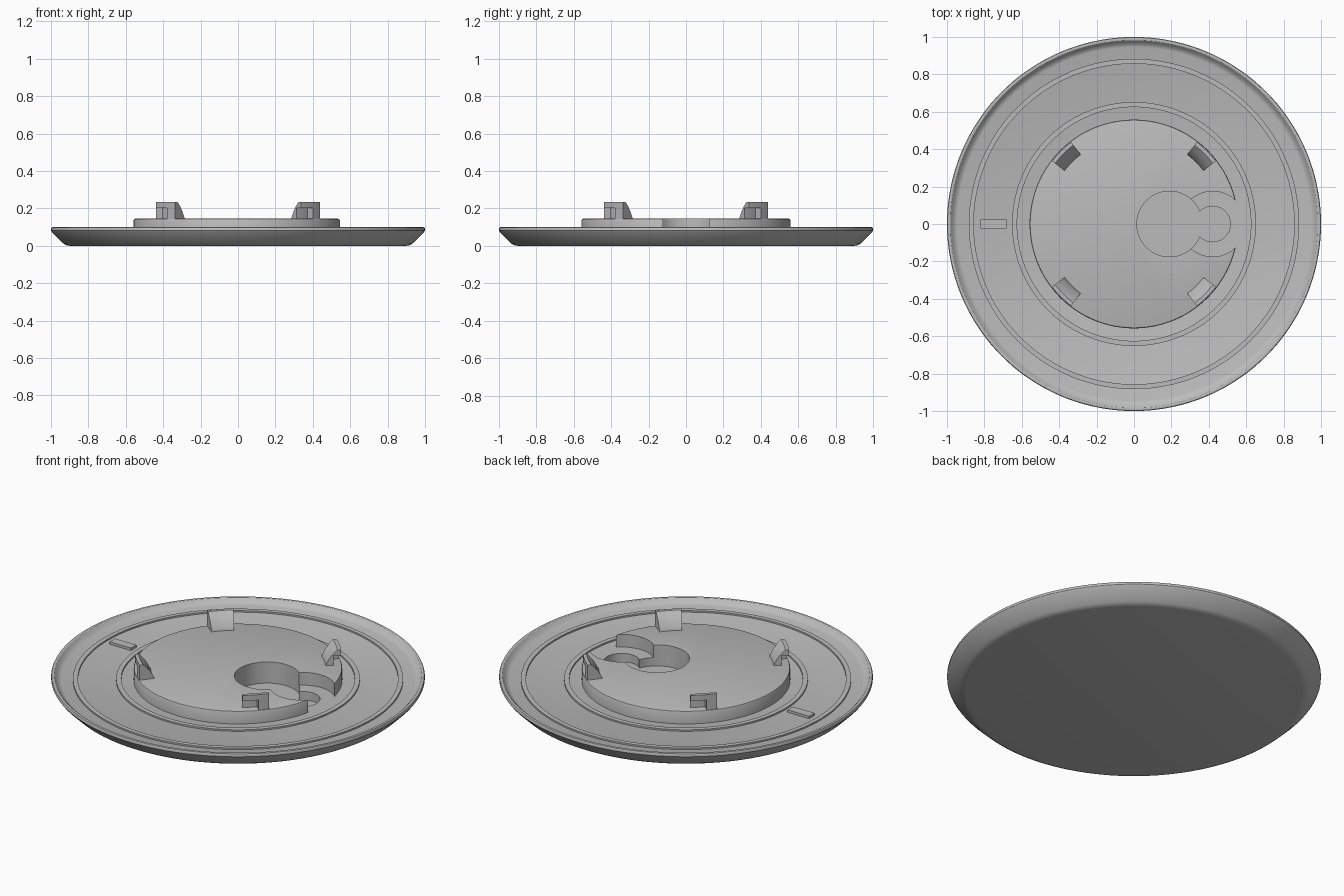
import bpy, bmesh, math

cube = bpy.data.objects.get("Cube")
if cube:
    bpy.data.objects.remove(cube, do_unlink=True)

grey = bpy.data.materials.new("plain_grey")
grey.use_nodes = True
colour = (0.5, 0.5, 0.5, 1)
grey.diffuse_color = colour
grey.node_tree.nodes["Principled BSDF"].inputs["Base Color"].default_value = colour

FLOOR, TOP, DEEP = 0.07, 0.145, 0.02


def revolve(name, profile, start=0, end=360, steps=144):
    """Sweep a closed (radius, height) outline about z; part sweeps get end caps."""
    bm = bmesh.new()
    full = end - start == 360
    rings = []
    for i in range(steps if full else steps + 1):
        a = math.radians(start + (end - start) * i / steps)
        rings.append([bm.verts.new((r * math.cos(a), r * math.sin(a), z)) for r, z in profile])
    pairs = list(zip(rings, rings[1:]))
    if full:
        pairs.append((rings[-1], rings[0]))
    else:
        bm.faces.new(rings[0])
        bm.faces.new(rings[-1])
    n = len(profile)
    for a, b in pairs:
        for j in range(n):
            k = (j + 1) % n
            if profile[j][0] or profile[k][0]:
                bm.faces.new((a[j], a[k], b[k], b[j]))
    bmesh.ops.remove_doubles(bm, verts=bm.verts, dist=1e-5)
    bmesh.ops.recalc_face_normals(bm, faces=bm.faces)
    mesh = bpy.data.meshes.new(name)
    bm.to_mesh(mesh)
    bm.free()
    mesh.materials.append(grey)
    obj = bpy.data.objects.new(name, mesh)
    bpy.context.collection.objects.link(obj)
    return obj


def select(obj):
    bpy.ops.object.select_all(action='DESELECT')
    obj.select_set(True)
    bpy.context.view_layer.objects.active = obj


def smooth(obj):
    select(obj)
    bpy.ops.object.shade_smooth_by_angle(angle=math.radians(30))


def cut(obj, x, radius, bottom):
    """Cut a round pocket, open at the top."""
    cutter = revolve("pocket_cutter", [(0, bottom), (radius, bottom), (radius, 0.4), (0, 0.4)], steps=64)
    cutter.location.x = x
    cutter.hide_render = True
    mod = obj.modifiers.new("pocket", 'BOOLEAN')
    mod.operation, mod.solver, mod.object = 'DIFFERENCE', 'EXACT', cutter
    select(obj)
    bpy.ops.object.modifier_apply(modifier=mod.name)
    bpy.data.objects.remove(cutter, do_unlink=True)


# Dished plate with a raised rim
plate = revolve("plate", [
    (0, 0), (0.9, 0), (0.918, 0.003), (0.935, 0.013), (0.992, 0.07), (1, 0.082), (1, 0.092),
    (0.997, 0.098), (0.99, 0.1), (0.982, 0.098), (0.974, 0.09), (0.962, 0.076),
    (0.945, FLOOR), (0, FLOOR)])
cut(plate, 0.19, 0.175, DEEP)
cut(plate, 0.42, 0.095, DEEP)
smooth(plate)

# Central raised disc, opened by two overlapping round pockets
boss = revolve("central_disc", [
    (0, FLOOR - 0.008), (0.558, FLOOR - 0.008), (0.558, TOP - 0.008),
    (0.555, TOP - 0.002), (0.549, TOP), (0, TOP)])
for x in (0.19, 0.42):
    cut(boss, x, 0.175, 0)
smooth(boss)

# Low concentric ridges on the plate floor
for name, inner, outer in (("inner_ridge", 0.625, 0.652), ("outer_ridge", 0.857, 0.883)):
    low, high = FLOOR - 0.005, FLOOR + 0.009
    smooth(revolve(name, [(inner, low), (outer, low), (outer, high), (inner, high)]))

# Small raised marker tab
bpy.ops.mesh.primitive_cube_add(size=1, location=(-0.752, 0, FLOOR + 0.004))
tab = bpy.context.object
tab.name = "marker_tab"
tab.scale = (0.14, 0.05, 0.022)
tab.data.materials.append(grey)

# Four locking clips: a hooked wedge plus a full-depth stop at one end
back = [(0.468, TOP - 0.01), (0.468, TOP), (0.478, 0.165), (0.492, 0.19), (0.51, 0.213), (0.532, 0.235)]
hook = back + [(0.552, 0.235), (0.552, 0.203), (0.512, 0.203), (0.512, TOP - 0.01)]
stop = back + [(0.552, 0.235), (0.552, TOP - 0.01)]
for i in range(4):
    mid = 45 + 90 * i
    smooth(revolve("clip_hook_%d" % (i + 1), hook, mid - 7.5, mid + 1.5, 6))
    smooth(revolve("clip_stop_%d" % (i + 1), stop, mid + 1.5, mid + 7.5, 4))
